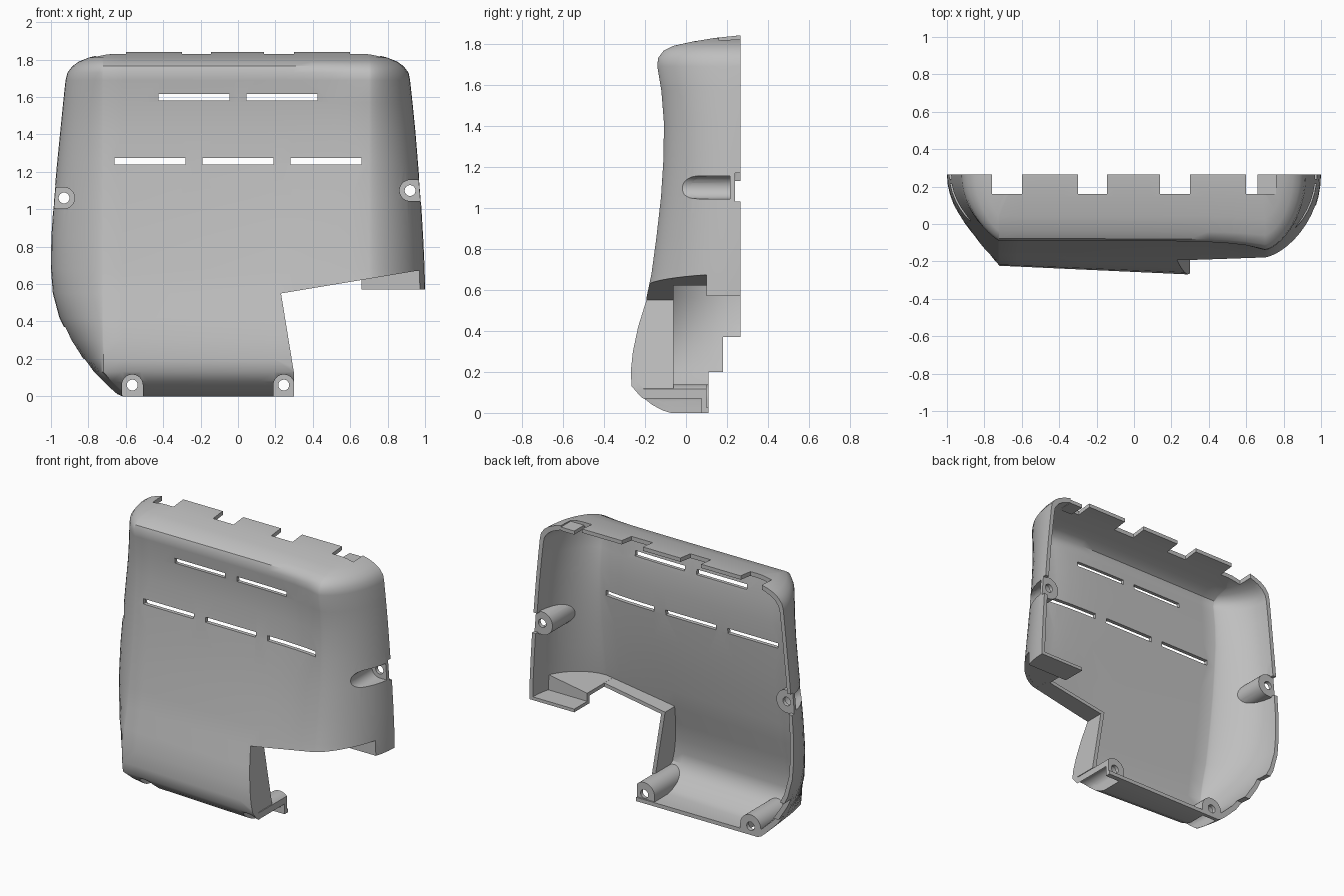
import bpy
import bmesh
from math import sin, cos, pi, exp

cube = bpy.data.objects.get("Cube")
if cube:
    bpy.data.objects.remove(cube, do_unlink=True)

GREY = (0.52, 0.52, 0.52, 1)
plastic = bpy.data.materials.new("grey plastic")
plastic.use_nodes = True
plastic.diffuse_color = GREY
plastic.node_tree.nodes["Principled BSDF"].inputs["Base Color"].default_value = GREY

HEIGHT, BACK, WALL = 1.84, 0.265, 0.026

# Cover sections: height, left rim, right rim, front depth
ROWS = [
    (0, -.63, 1, -.08), (.012, -.655, 1, -.12), (.04, -.685, 1, -.172),
    (.08, -.725, 1, -.222), (.13, -.775, 1, -.265), (.2, -.83, 1, -.27),
    (.3, -.895, 1, -.26), (.42, -.955, 1, -.235), (.55, -.99, 1, -.195),
    (.68, -1, .998, -.168), (.85, -.998, .99, -.145), (1.05, -.985, .978, -.122),
    (1.25, -.967, .962, -.109), (1.42, -.95, .948, -.108), (1.57, -.935, .933, -.12),
    (1.69, -.922, .92, -.14), (1.73, -.912, .912, -.136), (1.765, -.885, .885, -.11),
    (1.79, -.85, .85, -.06), (1.81, -.8, .8, .03), (1.828, -.73, .73, .14),
    (HEIGHT, -.62, .62, .255),
]


def finish(name, bm):
    bmesh.ops.recalc_face_normals(bm, faces=bm.faces)
    mesh = bpy.data.meshes.new(name)
    bm.to_mesh(mesh)
    bm.free()
    mesh.materials.append(plastic)
    obj = bpy.data.objects.new(name, mesh)
    bpy.context.collection.objects.link(obj)
    return obj


def section(row, inset, back):
    """U-shaped outline at one height, from left rim round the front to right rim."""
    z, left, right, front = row
    left, right = left + inset, right - inset
    front = min(front + inset, BACK - .005)
    corner_l = min(max(-.72, left + .05), -.5)
    corner_r = min(.7, right - .05)
    lean = .055 * max(0, 1 - z / 1.2)
    hollow = .05 * max(0, min((z - .7) / .9, (HEIGHT - z) / .12))
    z = inset + z * (HEIGHT - 2 * inset) / HEIGHT

    def depth(x):
        ridge = hollow * (1 - exp((x - corner_r) / .15))
        return front + lean * (.3 - min(x, .3)) + ridge

    arc = [i * pi / 24 for i in range(12)]
    pts = [(left, back)] if back > BACK else []
    yl, yr = depth(corner_l), depth(corner_r)
    pts += [(corner_l + (left - corner_l) * cos(a) ** 1.65,
             BACK - (BACK - yl) * sin(a)) for a in arc]
    for i in range(15):
        x = corner_l + (corner_r - corner_l) * i / 14
        pts.append((x, depth(x)))
    pts += [(corner_r + (right - corner_r) * cos(a) ** 1.3,
             BACK - (BACK - yr) * sin(a)) for a in reversed(arc)]
    if back > BACK:
        pts.append((right, back))
    return [(x, y, z) for x, y in pts]


def hull(name, inset, back):
    bm = bmesh.new()
    rings = [[bm.verts.new(p) for p in section(r, inset, back)] for r in ROWS]
    for a, b in zip(rings, rings[1:]):
        for i in range(len(a)):
            j = (i + 1) % len(a)
            bm.faces.new((a[i], a[j], b[j], b[i]))
    bm.faces.new(rings[0])
    bm.faces.new(rings[-1])
    return finish(name, bm)


def prism(name, outline, y0, y1):
    """Extrude an x-z outline along y."""
    bm = bmesh.new()
    near = [bm.verts.new((x, y0, z)) for x, z in outline]
    far = [bm.verts.new((x, y1, z)) for x, z in outline]
    for i in range(len(near)):
        j = (i + 1) % len(near)
        bm.faces.new((near[i], near[j], far[j], far[i]))
    bm.faces.new(near)
    bm.faces.new(far)
    return finish(name, bm)


def box(name, x0, x1, y0, y1, z0, z1):
    return prism(name, [(x0, z0), (x1, z0), (x1, z1), (x0, z1)], y0, y1)


def stadium(x, z, r, dx, dz):
    """Half circle whose straight sides run outward along (dx, dz)."""
    pts = []
    for i in range(17):
        a = pi / 2 + pi * i / 16
        u, v = r * cos(a), r * sin(a)
        pts.append((x + u * dx - v * dz, z + u * dz + v * dx))
    for v in (-r, r):
        pts.append((x + .3 * dx - v * dz, z + .3 * dz + v * dx))
    return pts


def circle(x, z, r):
    return [(x + r * cos(i * pi / 12), z + r * sin(i * pi / 12)) for i in range(24)]


def boolean(obj, tool, operation="DIFFERENCE", keep=False):
    mod = obj.modifiers.new("cut", "BOOLEAN")
    mod.operation = operation
    mod.solver = "EXACT"
    mod.object = tool
    bpy.context.view_layer.objects.active = obj
    bpy.ops.object.modifier_apply(modifier=mod.name)
    if not keep:
        bpy.data.objects.remove(tool, do_unlink=True)


# Hollow cover
cover = hull("cover_shell", 0, BACK)
boolean(cover, hull("cavity", WALL, .4))
core = hull("core_helper", .008, BACK)

# Lower corner opening
notch = prism("notch", [(.3, -.1), (.3, .12), (.23, .55), (.95, .67),
                        (1.2, .712), (1.2, -.1)], -.5, .1)
boolean(cover, notch, keep=True)
boolean(cover, box("low_notch", .3, 1.2, .05, .5, -.1, .57))

# Vent slots
for z, starts in ((1.58, (-.425, .045)), (1.24, (-.66, -.19, .28))):
    for x in starts:
        boolean(cover, box("slot", x, x + .38, -.5, .12, z, z + .035))

# Gaps between the top tabs, with a lower ledge in the last one
for x0, x1 in ((-.76, -.6), (-.3, -.145), (.14, .3), (.6, .76)):
    boolean(cover, box("gap", x0, x1, .16, .5, 1.72, 2))
box("top_ledge", .66, .76, .155, BACK, 1.785, 1.81)

# Stepped rear rim, and small recesses beside the side bosses
boolean(cover, box("step", -1.2, 1.2, .11, .5, -.1, .2))
boolean(cover, box("step", -1.2, 0, .18, .5, .1, .37))
for x, z in ((1, 1.1), (-1, 1.06)):
    boolean(cover, box("recess", x - .15, x + .15, .24, .5, z - .07, z + .07))

# Walls round the opening
walls = [
    prism("notch_side_wall", [(.3, .12), (.23, .55), (.23, .575), (.2, .57),
                              (.273, .12)], -.5, -.06),
    prism("notch_shelf", [(.23, .55), (.68, .625), (.68, .65), (.23, .575)], -.5, -.06),
    prism("side_shelf", [(.66, .622), (1.2, .712), (1.2, .737), (.66, .647)], -.5, .125),
    prism("foot_wall", [(.66, .57), (1.2, .57), (1.2, .72), (.66, .63)], .1, .125),
    box("foot_plate", .66, 1.2, .1, BACK, .57, .592),
]
for wall in walls:
    boolean(wall, core, "INTERSECT", keep=True)

# Screw bosses with outward-opening pockets
BOSSES = [
    ("left_boss", .92, 1.1, 1, 0, .24), ("right_boss", -.93, 1.06, -1, 0, .24),
    ("lower_left_boss", .245, .06, 0, -1, .1),
    ("lower_right_boss", -.565, .06, 0, -1, .11),
]
bosses = []
for name, x, z, dx, dz, end in BOSSES:
    boss = prism(name, stadium(x, z, .078, dx, dz), -.5, end)
    boolean(boss, core, "INTERSECT", keep=True)
    boolean(boss, notch, keep=True)
    pocket = prism("pocket", stadium(x, z, .056, dx, dz), -.6, end - .025)
    hole = prism("hole", circle(x, z, .029), -.6, .5)
    for part in (cover, boss):
        boolean(part, pocket, keep=True)
        boolean(part, hole, keep=True)
    for tool in (pocket, hole):
        bpy.data.objects.remove(tool, do_unlink=True)
    bosses.append(boss)

for tool in (core, notch):
    bpy.data.objects.remove(tool, do_unlink=True)

# Smooth shading with crisp edges
bpy.ops.object.select_all(action="DESELECT")
for obj in [cover] + bosses:
    obj.select_set(True)
bpy.context.view_layer.objects.active = cover
bpy.ops.object.shade_smooth_by_angle(angle=.65)
